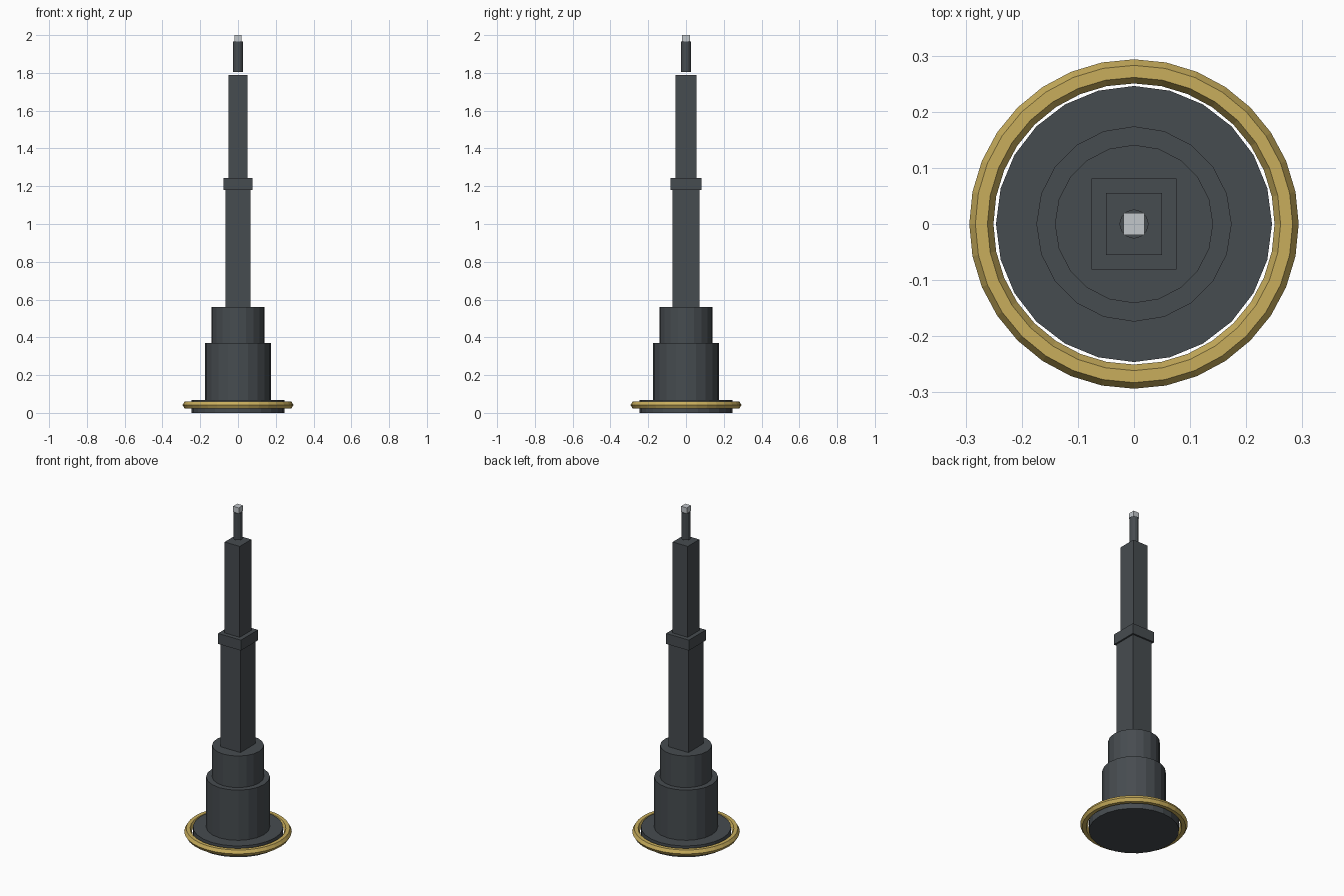
import bpy
import math

if "Cube" in bpy.data.objects:
    bpy.data.objects.remove(bpy.data.objects["Cube"])


def material(name, rgb):
    m = bpy.data.materials.new(name)
    m.diffuse_color = (*rgb, 1)
    m.use_nodes = True
    m.node_tree.nodes["Principled BSDF"].inputs["Base Color"].default_value = m.diffuse_color
    return m


DARK = material("dark grey", (0.062, 0.072, 0.08))
GOLD = material("gold", (0.58, 0.42, 0.107))
PALE = material("pale grey", (0.54, 0.57, 0.60))


def finish(name, mat):
    ob = bpy.context.object
    ob.name = name
    ob.data.materials.append(mat)
    return ob


def cylinder(name, r, z0, z1, sides, mat=DARK):
    bpy.ops.mesh.primitive_cylinder_add(
        vertices=sides, radius=r, depth=z1 - z0, location=(0, 0, (z0 + z1) / 2))
    return finish(name, mat)


def box(name, hx, hy, z0, z1, mat=DARK):
    bpy.ops.mesh.primitive_cube_add(size=1, location=(0, 0, (z0 + z1) / 2))
    ob = finish(name, mat)
    for v in ob.data.vertices:
        v.co.x *= 2 * hx
        v.co.y *= 2 * hy
        v.co.z *= z1 - z0
    return ob


# Round stepped base
cylinder("base_disc", 0.246, 0.0, 0.068, 24)
cylinder("lower_drum", 0.174, 0.068, 0.37, 20)
cylinder("upper_drum", 0.141, 0.37, 0.56, 20)

# Ring floating around the base disc, six-sided in section
bpy.ops.mesh.primitive_torus_add(
    major_segments=32, minor_segments=6, major_radius=0.272,
    minor_radius=0.0215, location=(0, 0, 0.042))
finish("base_ring", GOLD)

# Square tower with a collar
box("lower_shaft", 0.066, 0.071, 0.56, 1.18)
box("collar", 0.076, 0.081, 1.18, 1.243)
box("upper_shaft", 0.05, 0.055, 1.243, 1.79)

# Mast and light tip
cylinder("mast", 0.026, 1.805, 1.966, 12)
box("tip", 0.019, 0.02, 1.966, 2.0, PALE)
